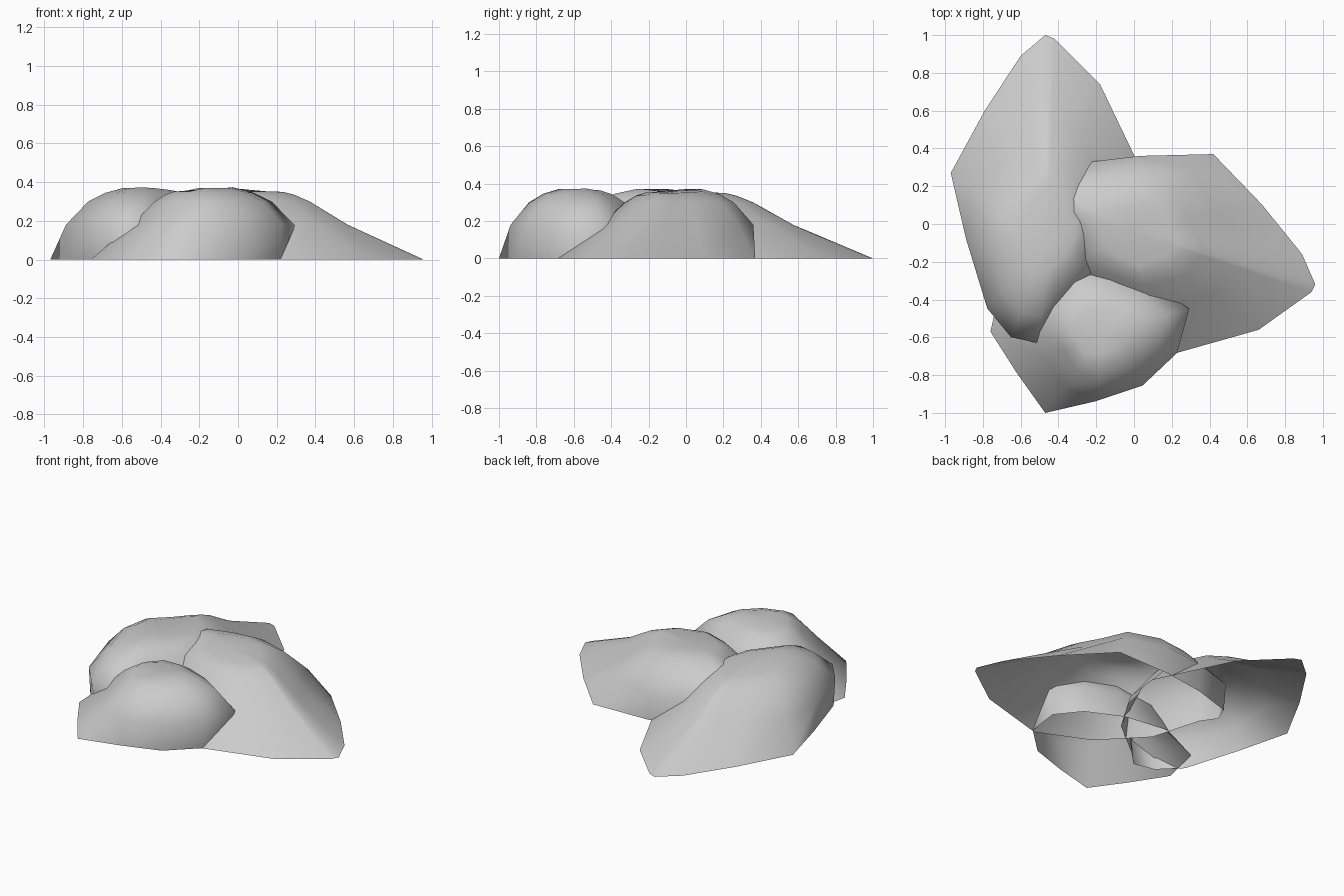
import bpy
import bmesh
import math
from mathutils import Vector

old = bpy.data.objects.get("Cube")
if old:
    bpy.data.objects.remove(old)

# Stone colour
stone = bpy.data.materials.new("light grey stone")
stone.use_nodes = True
grey = (0.6, 0.6, 0.6, 1)
stone.diffuse_color = grey
stone.node_tree.nodes["Principled BSDF"].inputs["Base Color"].default_value = grey

# Inward travel and height of each ring, on a sloping and on a bulging side
SLOPING = [(0, 0), (0.54, 0.18), (0.81, 0.3), (0.92, 0.335), (1, 0.35)]
BULGING = [(0, 0), (-0.03, 0.18), (0.35, 0.3), (0.64, 0.345), (0.95, 0.37)]
CREST = 0.28


def make_rock(name, outline, centre, top=0.36):
    """Open-bottomed shell; outline holds x, y and bulge of each ground corner."""
    bm = bmesh.new()
    middle = Vector(centre)
    loops = []
    for slope, steep in zip(SLOPING, BULGING):
        loop = []
        for x, y, bulge in outline:
            travel, height = Vector(slope).lerp(Vector(steep), bulge)
            spot = Vector((x, y)).lerp(middle, travel * (1 - CREST))
            loop.append(bm.verts.new((spot.x, spot.y, height)))
        loops.append(loop)
    count = len(outline)
    for low, high in zip(loops, loops[1:]):
        for i in range(count):
            j = (i + 1) % count
            bm.faces.new((low[i], low[j], high[j], high[i]))
    peak = bm.verts.new((middle.x, middle.y, top))
    crest = loops[-1]
    for i in range(count):
        bm.faces.new((crest[i], crest[(i + 1) % count], peak))
    mesh = bpy.data.meshes.new(name)
    bm.to_mesh(mesh)
    bm.free()
    mesh.materials.append(stone)
    rock = bpy.data.objects.new(name, mesh)
    bpy.context.collection.objects.link(rock)
    return rock


# Long boulder with a sloping tail and a rounded, overhanging nose
back_outline = [
    (0.06, 0.24, 0.1), (-0.18, 0.74, 0.1), (-0.42, 0.98, 0), (-0.47, 1, 0),
    (-0.6, 0.89, 0), (-0.79, 0.6, 0.1), (-0.97, 0.27, 0.4),
    (-0.88, -0.08, 1), (-0.77, -0.44, 1), (-0.64, -0.57, 1.1),
    (-0.5, -0.6, 1.1), (-0.4, -0.5, 1), (-0.15, -0.3, 0.6), (0.03, 0, 0.2),
]
back_rock = make_rock("back_rock", back_outline, (-0.46, -0.1))

# Similar boulder lying to the side
side_outline = [
    (0.2, -0.69, 0.1), (0.66, -0.56, 0.1), (0.94, -0.36, 0), (0.96, -0.32, 0),
    (0.89, -0.16, 0), (0.68, 0.1, 0.1), (0.42, 0.37, 0.4),
    (0.03, 0.36, 0.95), (-0.24, 0.32, 1), (-0.5, 0.24, 1),
    (-0.54, 0.14, 1), (-0.47, 0.04, 1), (-0.38, -0.28, 0.6), (-0.13, -0.54, 0.2),
]
side_rock = make_rock("side_rock", side_outline, (-0.05, -0.03))

# Shorter boulder at the front
front_outline = [
    (-0.47, -1, 0.15), (-0.2, -0.93, 1), (0.04, -0.85, 1), (0.22, -0.68, 1),
    (0.25, -0.46, 1.2), (0.13, -0.31, 0.8), (-0.1, -0.2, 0.7),
    (-0.4, -0.16, 0.5), (-0.7, -0.3, 0.1), (-0.76, -0.57, 0.1), (-0.62, -0.79, 0.1),
]
front_rock = make_rock("front_rock", front_outline, (-0.16, -0.57))

# Soft shading with the hard creases kept
for rock in (back_rock, side_rock, front_rock):
    rock.select_set(True)
bpy.context.view_layer.objects.active = back_rock
bpy.ops.object.shade_smooth_by_angle(angle=math.radians(65))
